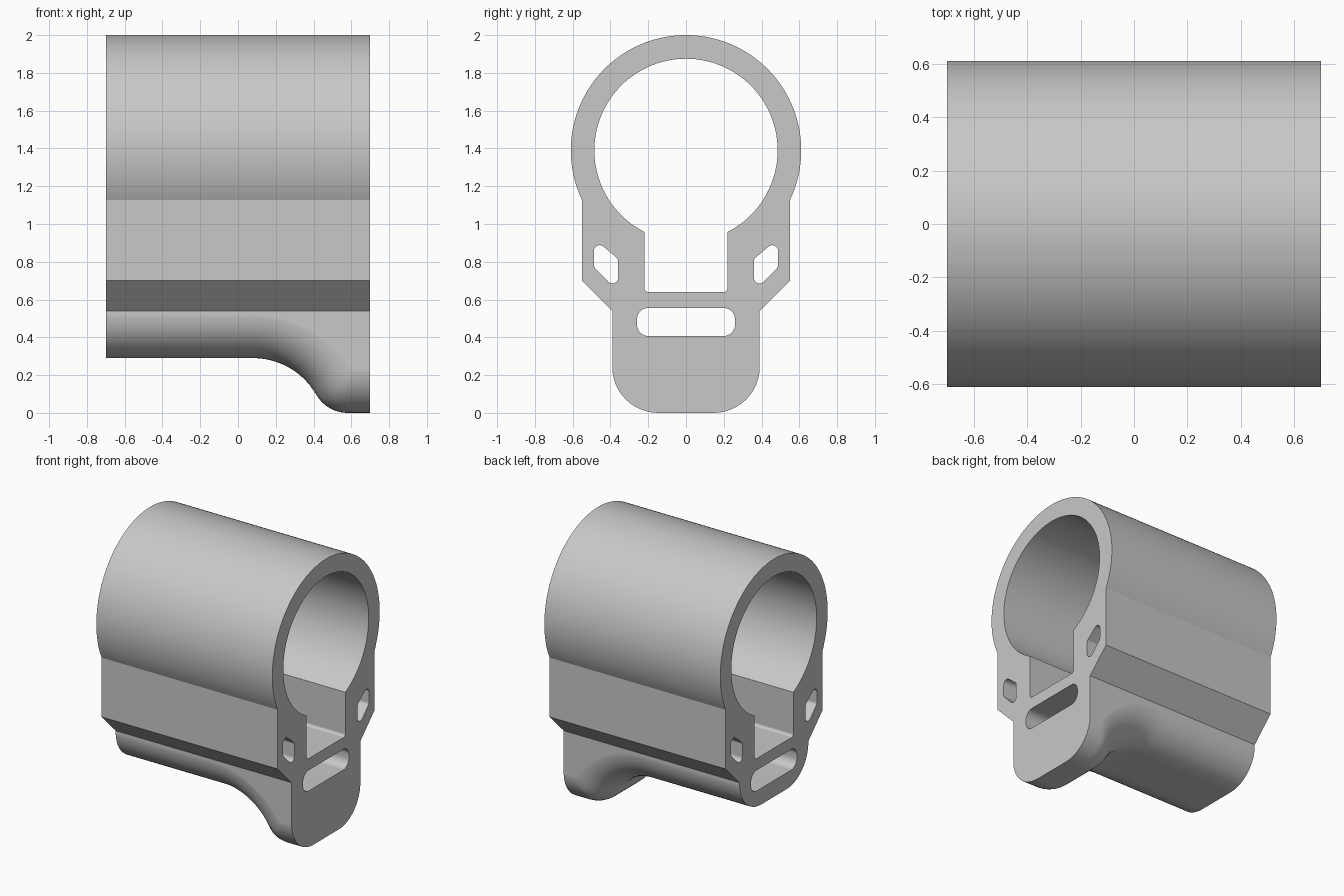
import bpy, bmesh
from math import sin, cos, sqrt, asin, pi, radians
from mathutils import Vector

if "Cube" in bpy.data.objects:
    bpy.data.objects.remove(bpy.data.objects["Cube"], do_unlink=True)

HALF = 0.7            # half length along x
AXIS = 1.39           # height of the bore axis
WALL = 0.39           # half width of the lower block

grey = bpy.data.materials.new("plain grey")
grey.use_nodes = True
grey.diffuse_color = (0.58, 0.58, 0.58, 1)
grey.node_tree.nodes["Principled BSDF"].inputs["Base Color"].default_value = grey.diffuse_color


def arc(radius, start, end, n):
    """Points (y, z) around the bore axis."""
    return [(radius * cos(start + (end - start) * i / n),
             AXIS + radius * sin(start + (end - start) * i / n)) for i in range(n + 1)]


def rounded(corners, n=8):
    """Polygon from (y, z, radius) corners with filleted corners."""
    out = []
    for i, (y, z, r) in enumerate(corners):
        p = Vector((y, z))
        a = (Vector(corners[i - 1][:2]) - p).normalized()
        b = (Vector(corners[(i + 1) % len(corners)][:2]) - p).normalized()
        if r == 0:
            out.append((y, z))
            continue
        half = a.angle(b) / 2
        centre = p + (a + b).normalized() * (r / sin(half))
        reach = r / sin(half) * cos(half)
        u, v = p + a * reach - centre, p + b * reach - centre
        sweep = u.angle(v)
        for k in range(n + 1):
            t = k / n
            q = centre + (u * sin((1 - t) * sweep) + v * sin(t * sweep)) / sin(sweep)
            out.append((q.x, q.y))
    return out


def finish(bm, name):
    bmesh.ops.recalc_face_normals(bm, faces=bm.faces)
    mesh = bpy.data.meshes.new(name)
    bm.to_mesh(mesh)
    bm.free()
    mesh.materials.append(grey)
    obj = bpy.data.objects.new(name, mesh)
    bpy.context.collection.objects.link(obj)
    return obj


# Outer outline: round tube, straight cheeks, chamfer, narrow lower block
cheek = 0.55
a0 = -pi / 2 + asin(cheek / 0.61)
outer = arc(0.61, a0, pi - a0, 110)
outer += [(-cheek, 0.70), (-WALL, 0.54), (-WALL, -0.1),
          (WALL, -0.1), (WALL, 0.54), (cheek, 0.70)]

# Bore with the square channel below it
b0 = -pi / 2 + asin(0.22 / 0.485)
channel = rounded([(-0.22, 0.9, 0), (-0.22, 0.64, 0.02), (0.22, 0.64, 0.02), (0.22, 0.9, 0)], 5)
bore = arc(0.485, b0, pi - b0, 100) + channel[1:-1]

# Strap slot and the two cheek holes
slot = rounded([(-0.26, 0.407, 0.062), (0.26, 0.407, 0.062),
                (0.26, 0.556, 0.062), (-0.26, 0.556, 0.062)])
hole = rounded([(0.487, 0.922, 0.03), (0.36, 0.816, 0.025),
                (0.36, 0.641, 0.03), (0.487, 0.772, 0.025)])
loops = [outer, bore, slot, hole, [(-y, z) for y, z in hole]]

# Clamp body: fill the profile and extrude it along x
bm = bmesh.new()
edges = []
for loop in loops:
    vs = [bm.verts.new((-HALF, y, z)) for y, z in loop]
    edges += [bm.edges.new((vs[i - 1], vs[i])) for i in range(len(vs))]
bmesh.ops.triangle_fill(bm, edges=edges, use_beauty=True, normal=(1, 0, 0))
ext = bmesh.ops.extrude_face_region(bm, geom=bm.faces[:])
bmesh.ops.translate(bm, vec=(2 * HALF, 0, 0),
                    verts=[g for g in ext["geom"] if isinstance(g, bmesh.types.BMVert)])
body = finish(bm, "clamp_body")

# Underside curve: high flat, S-bend, low foot at the +x end
R_HIGH, R_LOW, HIGH, BEND_X, FOOT_X = 0.385, 0.19, 0.29, 0.08, 0.58
INFLECT = FOOT_X - R_LOW * sin(radians(60.2))


def under(x):
    if x <= BEND_X:
        return HIGH
    if x < INFLECT:
        return HIGH - R_HIGH + sqrt(R_HIGH ** 2 - (x - BEND_X) ** 2)
    if x < FOOT_X:
        return R_LOW - sqrt(R_LOW ** 2 - (x - FOOT_X) ** 2)
    return 0.0


def lifted(x, h, n=160):
    """Underside moved inward by h, as a rolling ball would leave it."""
    return max(under(x + h * s) + h * sqrt(max(0, 1 - s * s))
               for s in (2 * i / n - 1 for i in range(n + 1)))


# Cutter that shapes the underside with rounded long edges
FILLET, STEPS, CUT = 0.245, 12, WALL + 0.001
side = [(CUT - FILLET + FILLET * sin(a), FILLET * (1 - cos(a)))
        for a in (pi / 2 * i / STEPS for i in range(STEPS + 1))]
side.append((0.6, FILLET))
section = [(-y, h) for y, h in reversed(side)] + side
stations = [-0.8, -0.2] + [-0.16 + 0.02 * i for i in range(44)] + [0.8]

bm = bmesh.new()
rows = [[bm.verts.new((x, y, lifted(x, h))) for y, h in section] for x in stations]
for r, s in zip(rows, rows[1:]):
    for i in range(len(section) - 1):
        bm.faces.new((r[i], s[i], s[i + 1], r[i + 1]))
ext = bmesh.ops.extrude_face_region(bm, geom=bm.faces[:])
for g in ext["geom"]:
    if isinstance(g, bmesh.types.BMVert):
        g.co.z = -0.3
cutter = finish(bm, "underside_cutter")
cutter.hide_render = True

# Cut, then smooth the curved surfaces
cut = body.modifiers.new("underside", 'BOOLEAN')
cut.operation = 'DIFFERENCE'
cut.solver = 'EXACT'
cut.object = cutter
bpy.ops.object.select_all(action='DESELECT')
bpy.context.view_layer.objects.active = body
body.select_set(True)
bpy.ops.object.modifier_apply(modifier=cut.name)
bpy.data.objects.remove(cutter, do_unlink=True)
bpy.ops.object.shade_smooth_by_angle(angle=radians(22))
flat = body.modifiers.new("flat faces", 'WEIGHTED_NORMAL')
flat.keep_sharp = True
